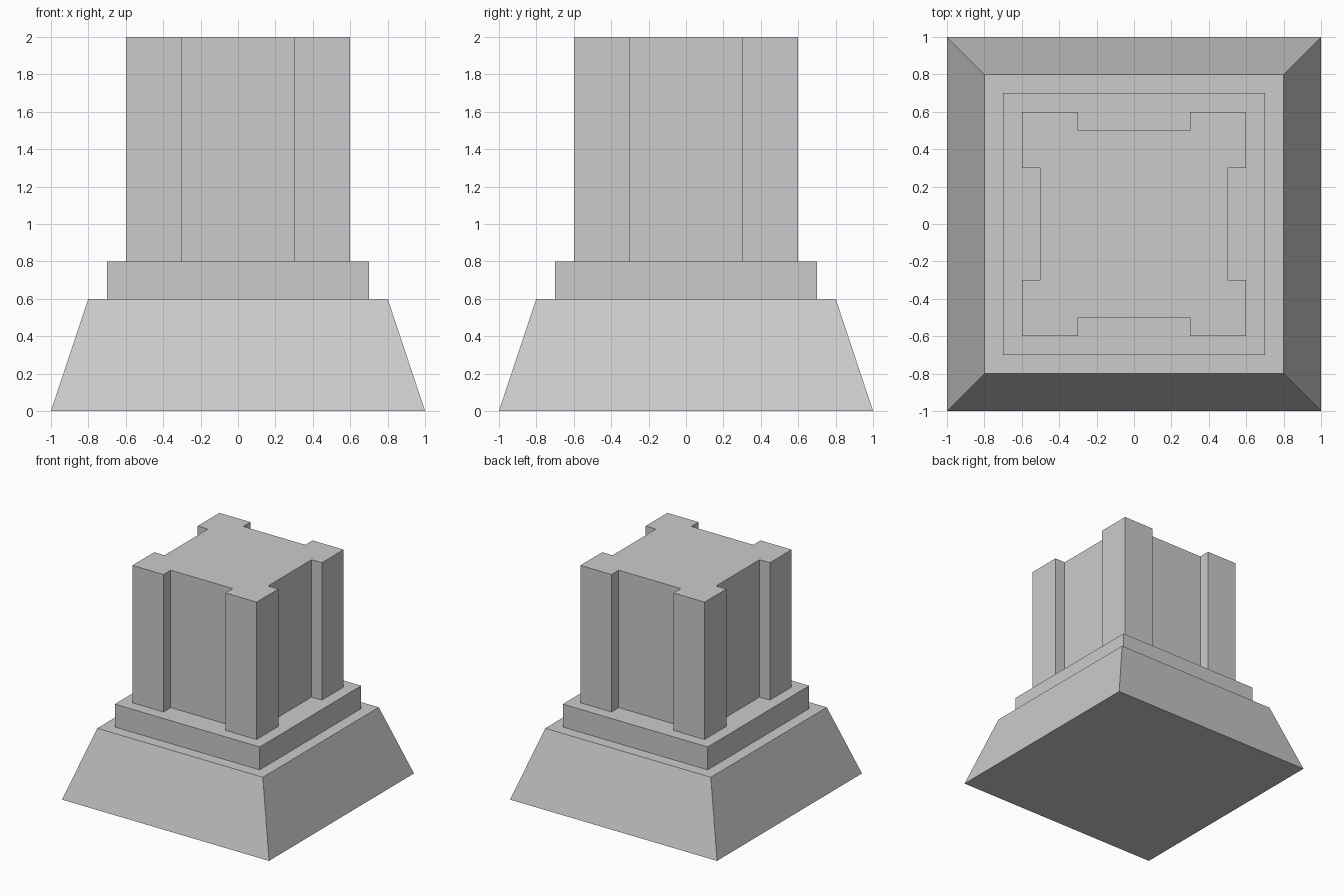
import bpy
import bmesh

if "Cube" in bpy.data.objects:
    bpy.data.objects.remove(bpy.data.objects["Cube"])


def loft(name, quarter, z0, z1, top_scale=1.0):
    """Turn a quarter outline four times and loft it from z0 to z1."""
    outline, pts = [], quarter
    for _ in range(4):
        outline += pts
        pts = [(-y, x) for x, y in pts]

    bm = bmesh.new()
    low = [bm.verts.new((x, y, z0)) for x, y in outline]
    high = [bm.verts.new((x * top_scale, y * top_scale, z1)) for x, y in outline]
    n = len(outline)
    bm.faces.new(low[::-1])
    bm.faces.new(high)
    for i in range(n):
        j = (i + 1) % n
        bm.faces.new((low[i], low[j], high[j], high[i]))
    bmesh.ops.recalc_face_normals(bm, faces=bm.faces)

    mesh = bpy.data.meshes.new(name)
    bm.to_mesh(mesh)
    bm.free()
    obj = bpy.data.objects.new(name, mesh)
    bpy.context.collection.objects.link(obj)
    return obj


# Sloped foot
loft("sloped_base", [(1.0, 1.0)], 0.0, 0.6, top_scale=0.8)

# Square step
loft("step_slab", [(0.7, 0.7)], 0.6, 0.8)

# Upright block with a recessed panel on each side and square corner piers
loft("pillar_block",
     [(0.5, -0.3), (0.5, 0.3), (0.6, 0.3), (0.6, 0.6), (0.3, 0.6)],
     0.8, 2.0)
